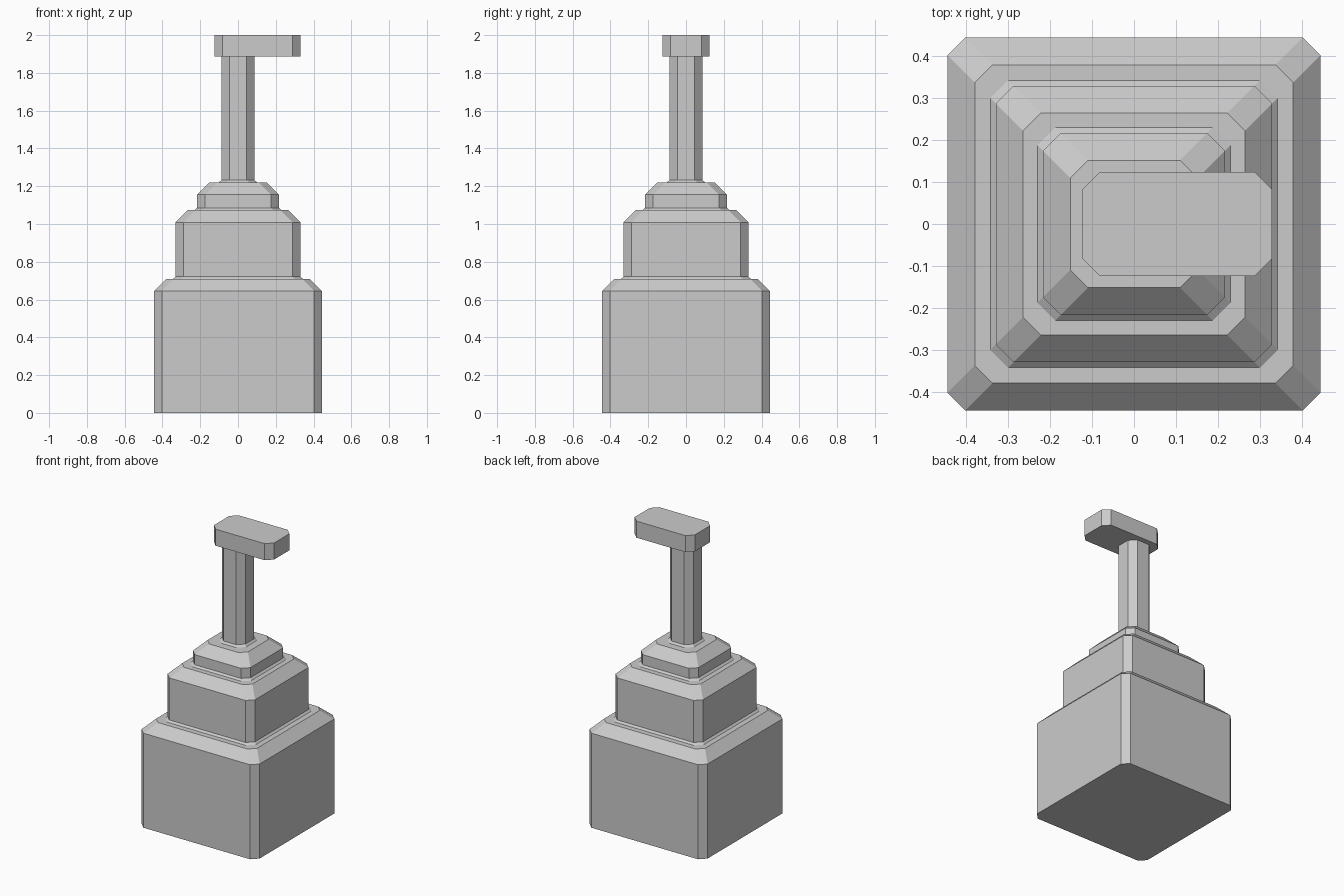
import bpy, bmesh

if "Cube" in bpy.data.objects:
    bpy.data.objects.remove(bpy.data.objects["Cube"])

CH = 0.042  # corner cut used on every part


def octagon(bm, x0, x1, y0, y1, z):
    """Ring of 8 verts: a rectangle with cut corners."""
    pts = [(x0 + CH, y0), (x1 - CH, y0), (x1, y0 + CH), (x1, y1 - CH),
           (x1 - CH, y1), (x0 + CH, y1), (x0, y1 - CH), (x0, y0 + CH)]
    return [bm.verts.new((x, y, z)) for x, y in pts]


def stack(name, sections, cap_bottom=False, cap_top=False):
    """Bridge cut-corner rectangles (x0, x1, y0, y1, z) from bottom to top."""
    bm = bmesh.new()
    rings = [octagon(bm, *s) for s in sections]
    for a, b in zip(rings, rings[1:]):
        for i in range(8):
            j = (i + 1) % 8
            bm.faces.new((a[i], a[j], b[j], b[i]))
    if cap_bottom:
        bm.faces.new(rings[0][::-1])
    if cap_top:
        bm.faces.new(rings[-1])
    mesh = bpy.data.meshes.new(name)
    bm.to_mesh(mesh)
    bm.free()
    obj = bpy.data.objects.new(name, mesh)
    bpy.context.collection.objects.link(obj)
    return obj


def tier(name, half, z0, z1, z2, next_half, **caps):
    """Square block with bevelled top, ledge and small lip up to the next part."""
    profile = [(half, z0), (half, z1), (half - 0.065, z2),
               (next_half + 0.013, z2), (next_half, z2 + 0.012)]
    return stack(name, [(-h, h, -h, h, z) for h, z in profile], **caps)


# stepped pedestal
tier("base_block", 0.445, 0.0, 0.645, 0.71, 0.33, cap_bottom=True)
tier("middle_block", 0.33, 0.722, 1.009, 1.074, 0.217)
tier("upper_block", 0.217, 1.086, 1.155, 1.22, 0.088)

# post
p = 0.088
stack("post", [(-p, p, -p, p, 1.232), (-p, p, -p, p, 1.887)])

# overhanging head
head = (-0.124, 0.33, -0.124, 0.124)
stack("head", [(*head, 1.887), (*head, 2.0)], cap_bottom=True, cap_top=True)
